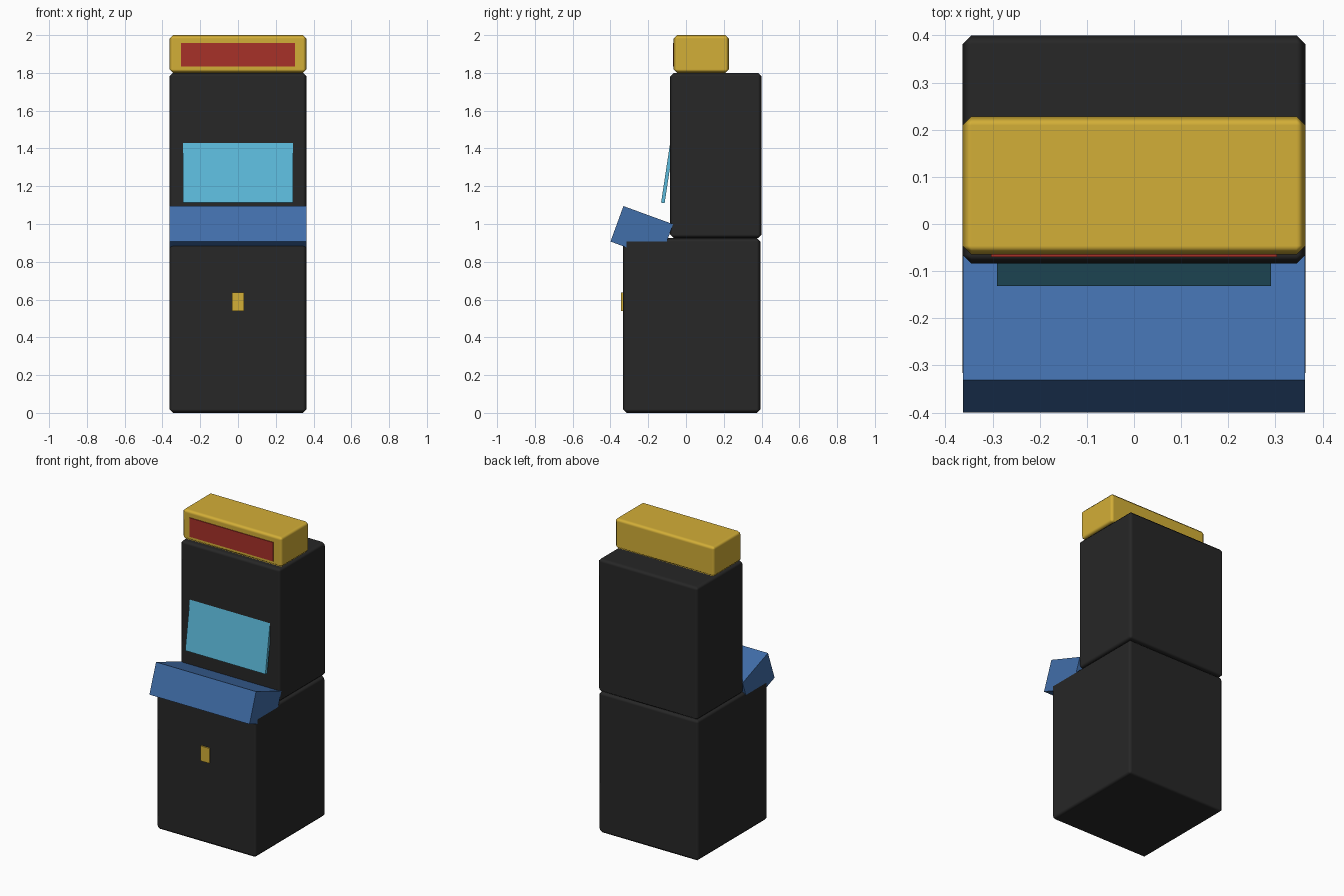
import bpy
import bmesh
from mathutils import Matrix, Vector

if "Cube" in bpy.data.objects:
    bpy.data.objects.remove(bpy.data.objects["Cube"])


def material(name, r, g, b):
    m = bpy.data.materials.new(name)
    m.diffuse_color = (r, g, b, 1.0)
    m.use_nodes = True
    m.node_tree.nodes["Principled BSDF"].inputs["Base Color"].default_value = m.diffuse_color
    return m


black = material("cabinet_black", 0.020, 0.020, 0.020)
gold = material("gold", 0.65, 0.425, 0.038)
red = material("sign_red", 0.39, 0.031, 0.022)
cyan = material("screen_cyan", 0.107, 0.49, 0.71)
blue = material("panel_blue", 0.053, 0.156, 0.40)


def box(name, mat, centre, size, tilt=0.0, bevel=0.0):
    """Box of given centre and size, tilted about x, optionally bevelled."""
    bm = bmesh.new()
    bmesh.ops.create_cube(bm, size=1.0, matrix=Matrix.Diagonal((*size, 1.0)))
    mesh = bpy.data.meshes.new(name)
    bm.to_mesh(mesh)
    bm.free()
    mesh.materials.append(mat)
    ob = bpy.data.objects.new(name, mesh)
    ob.location = Vector(centre)
    ob.rotation_euler.x = tilt
    bpy.context.collection.objects.link(ob)
    if bevel:
        mesh.shade_smooth()
        mod = ob.modifiers.new("bevel", 'BEVEL')
        mod.width = bevel
        mod.segments = 1
        mod.harden_normals = True
    return ob


def span(name, mat, lo, hi, bevel=0.0):
    """Upright box between two corners."""
    lo, hi = Vector(lo), Vector(hi)
    return box(name, mat, (lo + hi) / 2, hi - lo, bevel=bevel)


W = 0.3635  # half width of the cabinet

# Cabinet halves
span("lower_cabinet", black, (-W, -0.334, 0.0), (W, 0.394, 0.925), 0.019)
span("upper_cabinet", black, (-W, -0.084, 0.925), (W, 0.40, 1.80), 0.019)

# Sign box and its red plate
span("sign_box", gold, (-W, -0.065, 1.80), (W, 0.228, 2.0), 0.019)
span("sign_plate", red, (-0.303, -0.070, 1.833), (0.303, -0.062, 1.957))

# Tilted screen
box("screen", cyan, (0, -0.097, 1.28), (0.582, 0.019, 0.34), tilt=-0.15)

# Sloping control panel
box("control_panel", blue, (0, -0.234, 0.953), (2 * W - 0.001, 0.28, 0.20), tilt=-0.35)

# Coin slot
span("coin_slot", gold, (-0.032, -0.343, 0.54), (0.032, -0.325, 0.638))
